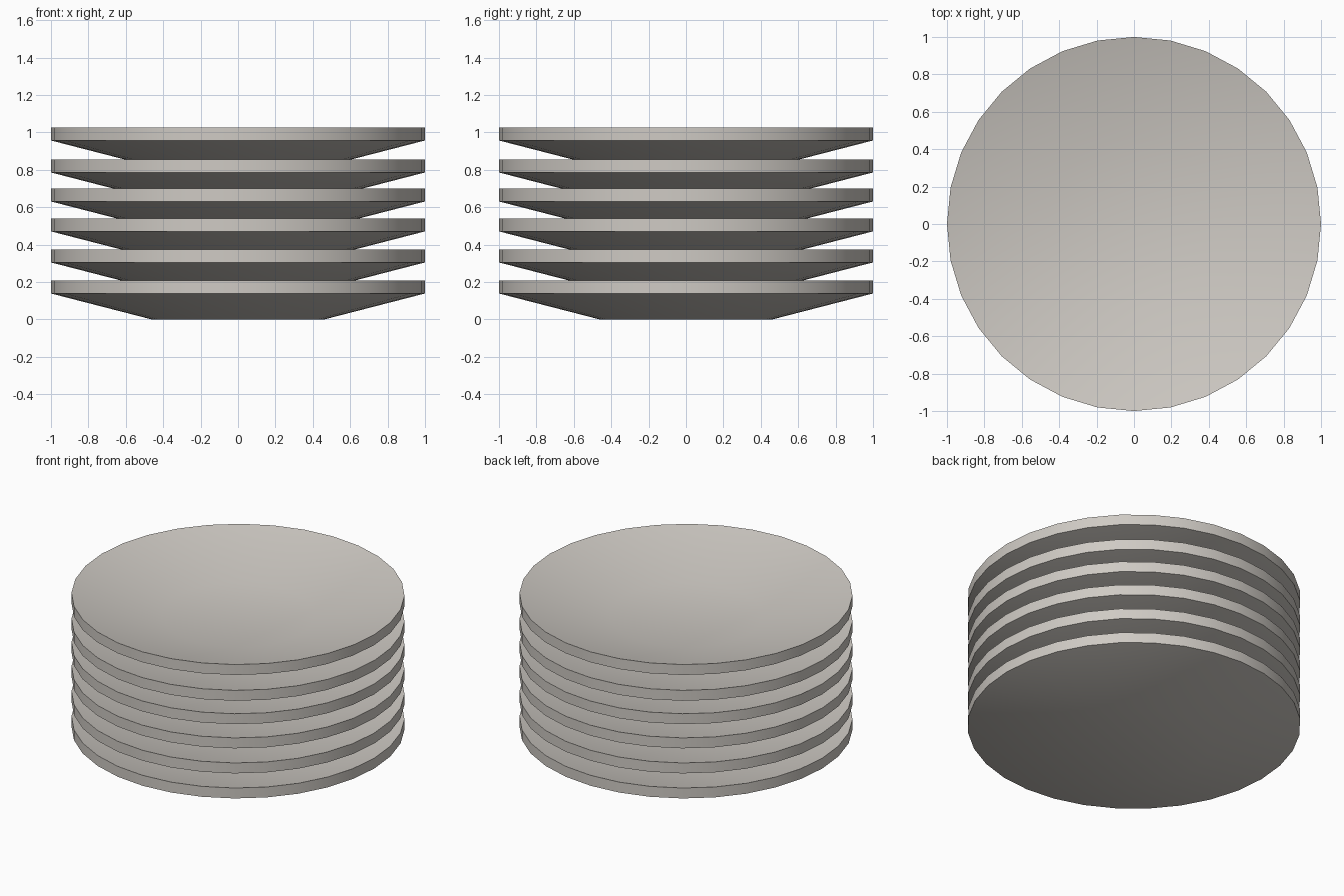
import bpy, bmesh, math

if "Cube" in bpy.data.objects:
    bpy.data.objects.remove(bpy.data.objects["Cube"])

SIDES = 32
# (radius, height) of one plate: underside foot, rim bottom, rim top, dish floor
PROFILE = [(0.46, 0.0), (1.0, 0.139), (1.0, 0.208), (0.46, 0.069)]
HEIGHTS = [0.0, 0.166, 0.332, 0.492, 0.647, 0.818]

ceramic = bpy.data.materials.new("warm_white_ceramic")
ceramic.diffuse_color = (0.62, 0.59, 0.55, 1)
ceramic.use_nodes = True
ceramic.node_tree.nodes["Principled BSDF"].inputs["Base Color"].default_value = ceramic.diffuse_color


def make_plate(name, z0):
    bm = bmesh.new()
    rings = []
    for r, z in PROFILE:
        rings.append([bm.verts.new((r * math.cos(2 * math.pi * i / SIDES),
                                    r * math.sin(2 * math.pi * i / SIDES), z))
                      for i in range(SIDES)])
    # sloped underside, rim band, sloped inside
    for a, b in zip(rings, rings[1:]):
        for i in range(SIDES):
            j = (i + 1) % SIDES
            bm.faces.new((a[i], a[j], b[j], b[i]))
    # flat foot and dish floor
    bm.faces.new(rings[0][::-1])
    bm.faces.new(rings[-1])
    mesh = bpy.data.meshes.new(name)
    bm.to_mesh(mesh)
    bm.free()
    mesh.materials.append(ceramic)
    ob = bpy.data.objects.new(name, mesh)
    ob.location.z = z0
    bpy.context.collection.objects.link(ob)
    bpy.ops.object.select_all(action='DESELECT')
    ob.select_set(True)
    bpy.context.view_layer.objects.active = ob
    bpy.ops.object.shade_smooth_by_angle(angle=math.radians(30))


# stack of plates
for n, z in enumerate(HEIGHTS):
    make_plate(f"plate_{n + 1}", z)
